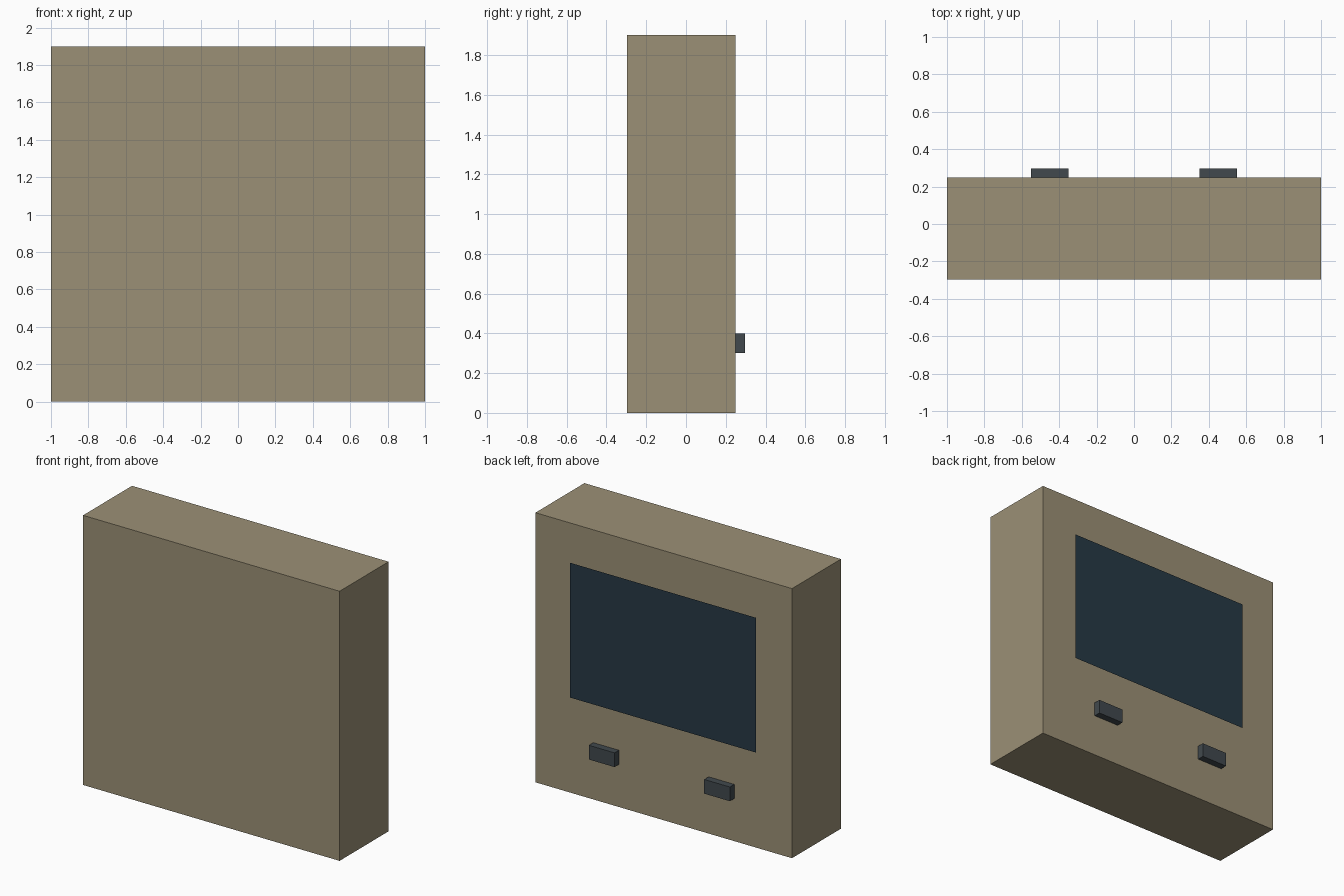
import bpy, bmesh
from mathutils import Matrix

if "Cube" in bpy.data.objects:
    bpy.data.objects.remove(bpy.data.objects["Cube"])

BACK = 0.248   # rear surface of the cabinet
DEPTH = 0.297  # half of the overall depth


def material(name, rgb):
    mat = bpy.data.materials.new(name)
    mat.diffuse_color = (*rgb, 1)
    mat.use_nodes = True
    mat.node_tree.nodes["Principled BSDF"].inputs["Base Color"].default_value = mat.diffuse_color
    return mat


def add_object(name, bm, mat):
    mesh = bpy.data.meshes.new(name)
    bm.to_mesh(mesh)
    bm.free()
    mesh.materials.append(mat)
    obj = bpy.data.objects.new(name, mesh)
    bpy.context.collection.objects.link(obj)
    return obj


def box(name, x, y, z, mat):
    """Box from (min, max) ranges on each axis."""
    bm = bmesh.new()
    centre = [sum(r) / 2 for r in (x, y, z)]
    size = [r[1] - r[0] for r in (x, y, z)]
    bmesh.ops.create_cube(bm, size=1, matrix=Matrix.LocRotScale(centre, None, size))
    return add_object(name, bm, mat)


casing = material("casing_tan", (0.33, 0.28, 0.18))
glass = material("screen_dark", (0.02, 0.041, 0.06))
dark = material("button_grey", (0.053, 0.066, 0.075))

# Cabinet
box("cabinet", (-1, 1), (-DEPTH, BACK), (0, 1.9), casing)

# Screen: a thin sheet just proud of the cabinet, facing +y
bm = bmesh.new()
y = BACK + 0.01
bm.faces.new([bm.verts.new((px, y, pz)) for px, pz in
              ((0.725, 0.675), (-0.725, 0.675), (-0.725, 1.625), (0.725, 1.625))])
add_object("screen", bm, glass)

# Pair of buttons below the screen
for side, cx in (("left", -0.45), ("right", 0.45)):
    box(f"button_{side}", (cx - 0.1, cx + 0.1), (BACK, DEPTH), (0.3, 0.4), dark)
